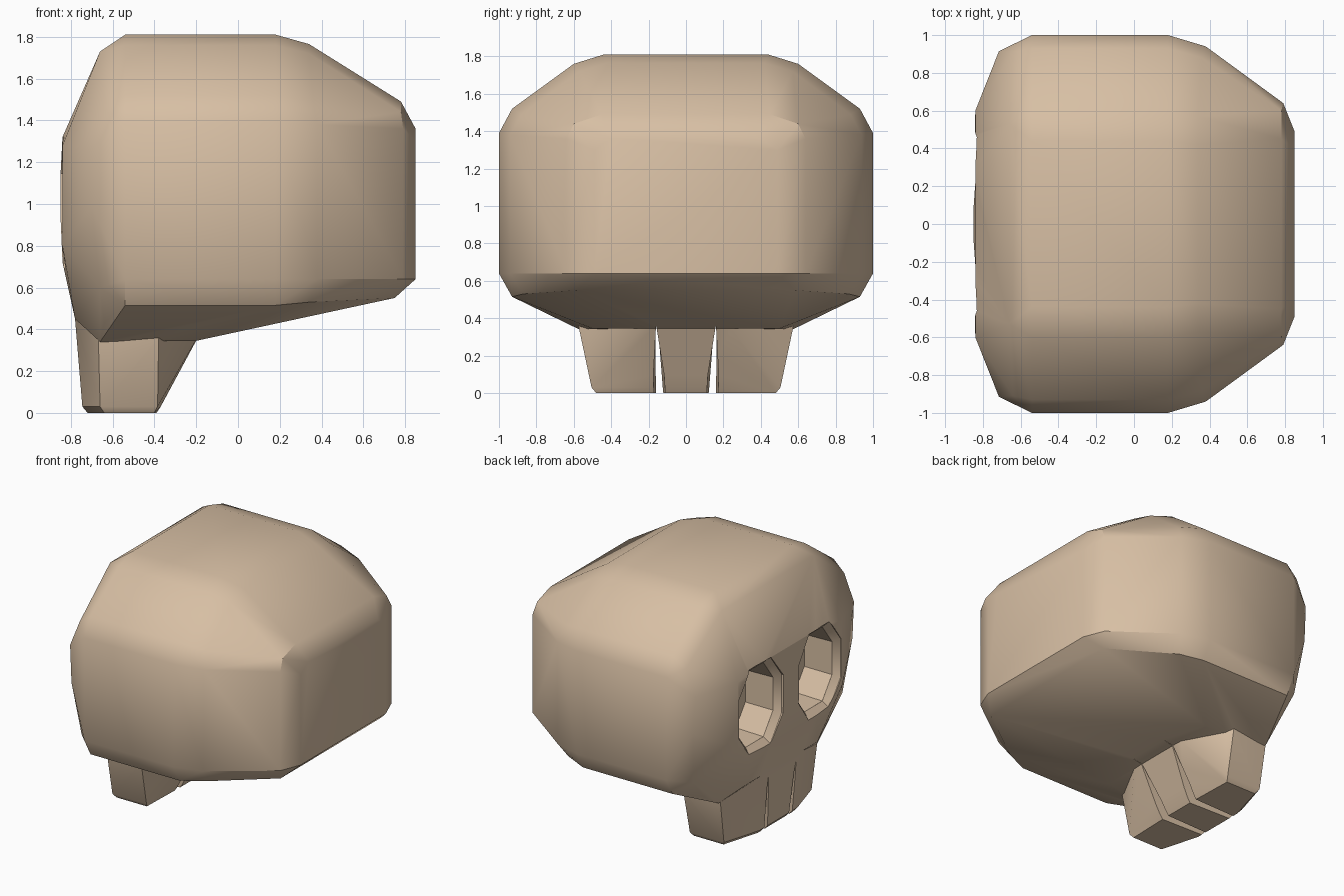
import bpy, bmesh, math

if "Cube" in bpy.data.objects:
    bpy.data.objects.remove(bpy.data.objects["Cube"])

bone = bpy.data.materials.new("tan bone")
bone.diffuse_color = (0.68, 0.52, 0.37, 1)
bone.use_nodes = True
bone.node_tree.nodes["Principled BSDF"].inputs["Base Color"].default_value = bone.diffuse_color


def hull(name, points, mirror=True):
    """Convex solid around points, optionally mirrored in y."""
    bm = bmesh.new()
    for x, y, z in points:
        bm.verts.new((x, y, z))
        if mirror:
            bm.verts.new((x, -y, z))
    out = bmesh.ops.convex_hull(bm, input=bm.verts[:])
    loose = [v for v in bm.verts if not v.link_faces]
    bmesh.ops.delete(bm, geom=loose, context='VERTS')
    bmesh.ops.dissolve_limit(bm, angle_limit=math.radians(0.5),
                             verts=bm.verts[:], edges=bm.edges[:])
    bmesh.ops.recalc_face_normals(bm, faces=bm.faces[:])
    me = bpy.data.meshes.new(name)
    bm.to_mesh(me)
    bm.free()
    me.materials.append(bone)
    ob = bpy.data.objects.new(name, me)
    bpy.context.collection.objects.link(ob)
    return ob


def boolean(target, tool, op):
    bpy.context.view_layer.objects.active = target
    m = target.modifiers.new(op, 'BOOLEAN')
    m.object, m.operation, m.solver = tool, op, 'EXACT'
    bpy.ops.object.modifier_apply(modifier=m.name)
    bpy.data.objects.remove(tool)


# cranium: two equal wide rings, then a tapering back and a tilted face
ring = [(.44, 1.81), (.60, 1.76), (.93, 1.52), (1, 1.39), (1, .64), (.93, .515)]
pts = [(x, y, z) for x in (-.54, .18) for y, z in ring]
pts += [(.34, .42, 1.765), (.34, .57, 1.72), (.36, .88, 1.49), (.38, .94, 1.38),
        (.38, .94, .64), (.34, .87, .53)]
pts += [(.78, .45, 1.49), (.78, .60, 1.44), (.79, .64, 1.36), (.79, .64, .64),
        (.75, .58, .55), (.85, .40, 1.36), (.85, .49, 1.30), (.85, .49, .64)]
# underside
pts += [(-.2, .5, .345), (-.66, .57, .34)]
# face outline and bulging centre
pts += [(-.66, .53, 1.73), (-.64, .91, 1.45), (-.715, .915, 1.26), (-.70, .92, .99),
        (-.66, .86, .60), (-.64, .70, .43), (-.78, .40, .45),
        (-.84, .60, 1.28), (-.84, .60, .80), (-.84, .3, 1.32), (-.84, .3, .72),
        (-.85, .15, 1.13), (-.85, .15, .95)]
skull = hull("skull", pts)

# jaw block, tapering down with a bevelled bottom
jaw = [(-.78, .24, .45), (-.67, .57, .42), (-.38, .575, .36), (-.16, .18, .42)]
jaw += [(-.745, .22, .03), (-.66, .505, .03), (-.385, .505, .03), (-.37, .16, .03)]
jaw += [(-.72, .20, 0), (-.64, .48, 0), (-.40, .48, 0), (-.39, .15, 0)]
boolean(skull, hull("jaw", jaw), 'UNION')

# gaps between the three teeth
for s in (-1, 1):
    gap = [(-.95, s * .16, .42), (-.1, s * .16, .36)]
    for x, w in ((-.95, .014), (-.1, .04)):
        gap += [(x, s * .14 - w, -.03), (x, s * .14 + w, -.03)]
    boolean(skull, hull("tooth_gap", gap, False), 'DIFFERENCE')

# octagonal eye sockets with a chamfered rim
octagon = [(.25, .14), (.12, .315), (-.12, .315), (-.25, .14),
           (-.25, -.14), (-.12, -.315), (.12, -.315), (.25, -.14)]
for s in (-1, 1):
    rim, socket = [], []
    for y, z in octagon:
        for x, k, part in ((-.95, 1.0, rim), (-.835, 1.0, rim), (-.79, .86, rim),
                           (-.80, .86, socket), (-.57, .84, socket)):
            part.append((x, s * .34 + k * y, 1.005 + k * z))
    boolean(skull, hull("eye_rim", rim, False), 'DIFFERENCE')
    boolean(skull, hull("eye_socket", socket, False), 'DIFFERENCE')

# smooth shading with crisp face and jaw edges
bpy.ops.object.select_all(action='DESELECT')
skull.select_set(True)
bpy.context.view_layer.objects.active = skull
bpy.ops.object.shade_smooth_by_angle(angle=math.radians(33))
